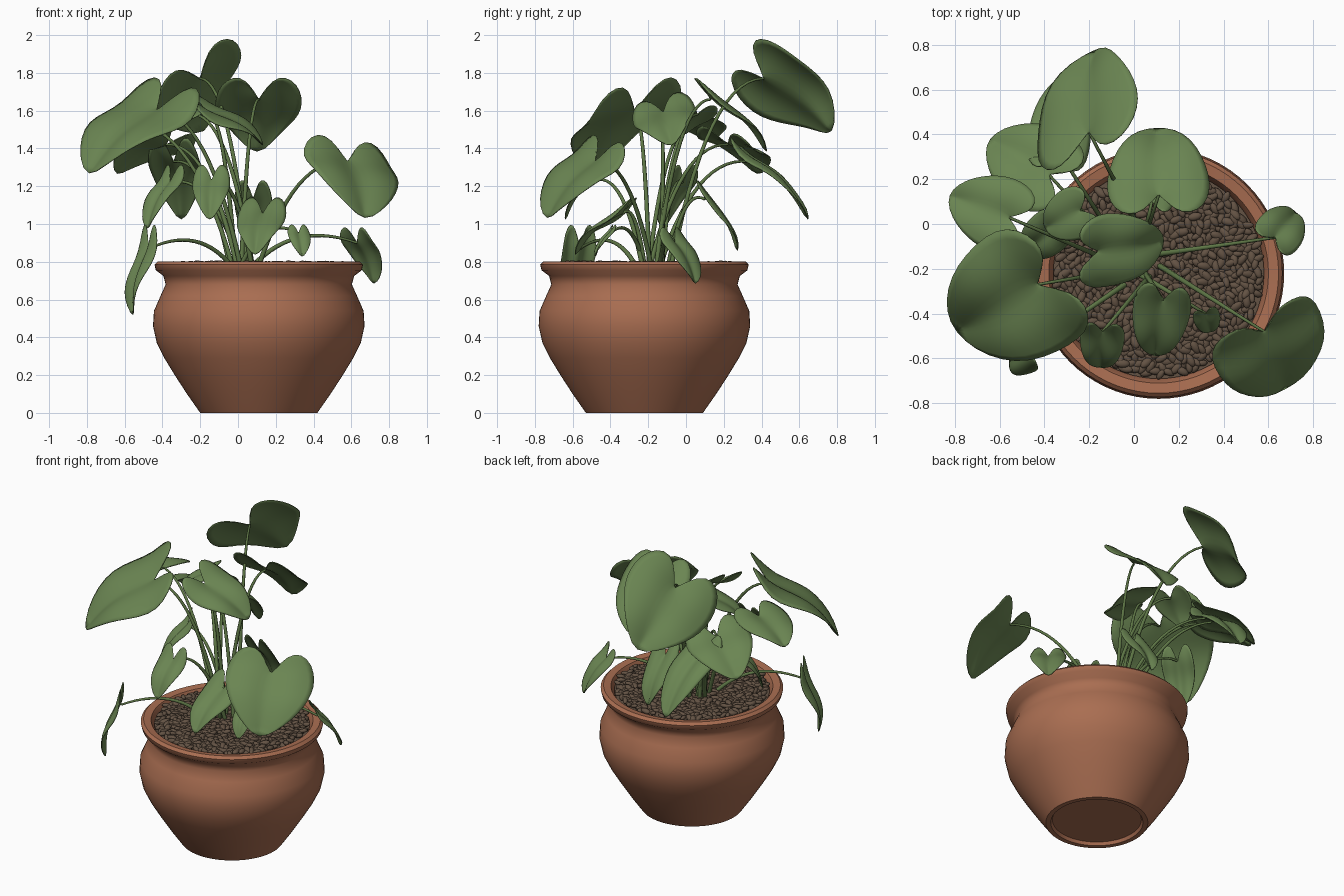
import bpy, bmesh, math, random
from mathutils import Vector, Matrix, Euler, Quaternion

if "Cube" in bpy.data.objects:
    bpy.data.objects.remove(bpy.data.objects["Cube"])
random.seed(4)

def material(name, col):
    m = bpy.data.materials.new(name)
    m.diffuse_color = (*col, 1)
    m.use_nodes = True
    m.node_tree.nodes["Principled BSDF"].inputs["Base Color"].default_value = m.diffuse_color
    return m

TERRACOTTA = material("terracotta", (0.40, 0.155, 0.083))
GREEN = material("leaf green", (0.145, 0.235, 0.085))
STEM = material("stem green", (0.11, 0.18, 0.06))
PEBBLE = material("pebble brown", (0.125, 0.085, 0.057))
PX, PY = 0.11, -0.22          # pot axis

def add_object(name, me, mat):
    me.materials.append(mat)
    for p in me.polygons:
        p.use_smooth = True
    ob = bpy.data.objects.new(name, me)
    bpy.context.collection.objects.link(ob)
    return ob

def finish(name, bm, mat):
    me = bpy.data.meshes.new(name)
    bm.to_mesh(me)
    bm.free()
    return add_object(name, me, mat)

def lathe(name, profile, mat, n=72):
    bm = bmesh.new()
    vs = [bm.verts.new((PX + r, PY, z)) for r, z in profile]
    es = [bm.edges.new(p) for p in zip(vs, vs[1:])]
    bmesh.ops.spin(bm, geom=vs + es, cent=(PX, PY, 0), axis=(0, 0, 1),
                   angle=math.tau, steps=n, use_merge=False)
    bmesh.ops.remove_doubles(bm, verts=bm.verts, dist=0.0005)
    bmesh.ops.recalc_face_normals(bm, faces=bm.faces)
    ob = finish(name, bm, mat)
    bpy.context.view_layer.objects.active = ob
    ob.select_set(True)
    bpy.ops.object.shade_smooth_by_angle(angle=math.radians(50))
    ob.select_set(False)

# Pot: outer wall, rolled rim, inner wall down to the soil
lathe("pot", [(0, 0.02), (0.27, 0.02), (0.28, 0), (0.31, 0), (0.38, 0.10), (0.445, 0.20),
              (0.50, 0.29), (0.54, 0.37), (0.56, 0.46), (0.555, 0.54), (0.52, 0.62),
              (0.493, 0.68), (0.505, 0.725), (0.545, 0.755), (0.552, 0.785), (0.535, 0.802),
              (0.49, 0.795), (0.468, 0.75), (0.468, 0.70)], TERRACOTTA)
lathe("soil", [(0, 0.765), (0.47, 0.765)], PEBBLE)

# Pebbles: copies of one small ball, stretched and scattered over the soil
bm = bmesh.new()
bmesh.ops.create_icosphere(bm, subdivisions=2, radius=1)
bm.verts.index_update()
ball_v = [v.co.copy() for v in bm.verts]
ball_f = [[v.index for v in f.verts] for f in bm.faces]
bm.free()
verts, faces = [], []
COUNT = 800
for i in range(COUNT):
    r, a = 0.455 * math.sqrt((i + 0.5) / COUNT), i * 2.39996
    rot = Euler((random.uniform(-.4, .4), random.uniform(-.4, .4), random.uniform(0, 6.28)))
    k = random.uniform(0.85, 1.25)
    m = (Matrix.Translation((PX + r * math.cos(a), PY + r * math.sin(a), random.uniform(.772, .79)))
         @ rot.to_matrix().to_4x4() @ Matrix.Diagonal((0.029 * k, 0.016 * k, 0.013 * k, 1)))
    n = len(verts)
    verts += [m @ v for v in ball_v]
    faces += [[n + j for j in f] for f in ball_f]
me = bpy.data.meshes.new("pebbles")
me.from_pydata(verts, [], faces)
add_object("pebbles", me, PEBBLE)

# Heart outline of half a leaf: (across, along)
OUTLINE = [(0.06, -0.05), (0.3, -0.29), (0.6, -0.35), (0.88, -0.22), (1.0, 0.0), (0.99, 0.22),
           (0.88, 0.44), (0.66, 0.66), (0.36, 0.86), (0, 1.0)]
COLS = 4

def leaf(name, base, tip, width, roll=0):
    """Heart leaf from its stalk point and tip; width is half, roll turns it on its midrib."""
    B, T = Vector(base), Vector(tip)
    axis = T - B
    side = axis.cross(Vector((0, 0, 1))).normalized() * width
    side.rotate(Quaternion(axis.normalized(), math.radians(roll)))
    up = side.cross(axis).normalized()
    bm = bmesh.new()
    for s in (side, -side):
        grid = []
        for i, (u, v) in enumerate(OUTLINE):
            rib = (i / (len(OUTLINE) - 1)) ** 1.8
            row = []
            for c in range(COLS + 1):
                t = c / COLS
                uu, vv = u * t, rib + (v - rib) * t
                bulge = 0.09 * math.sin(math.pi * max(0, vv)) + 0.07 * math.sin(math.pi * uu)
                wave = 0.03 * uu * math.sin(vv * 8 + B.x * 20)
                row.append(bm.verts.new(B + axis * vv + s * uu
                                        + up * axis.length * (bulge + wave)))
            grid.append(row)
        for a, b in zip(grid, grid[1:]):
            for c in range(COLS):
                bm.faces.new((a[c], a[c + 1], b[c + 1], b[c]))
    bmesh.ops.remove_doubles(bm, verts=bm.verts, dist=0.0004)
    bmesh.ops.recalc_face_normals(bm, faces=bm.faces)
    ob = finish(name, bm, GREEN)
    sub = ob.modifiers.new("smooth", 'SUBSURF')
    sub.levels = sub.render_levels = 1
    sol = ob.modifiers.new("thickness", 'SOLIDIFY')
    sol.thickness = 0.005
    sol.offset = 0

def stem(name, end):
    """Arching tapered stalk from the crown of the plant to a leaf."""
    E = Vector(end)
    S = Vector((0.04 + random.uniform(-.07, .07) + E.x * 0.1,
                -0.16 + random.uniform(-.06, .06) + E.y * 0.1, 0.77))
    C = S.lerp(E, 0.4)
    C.z = E.z + max(0, 1.5 - E.z) * 0.2      # low stalks arch over more
    cu = bpy.data.curves.new(name, 'CURVE')
    cu.dimensions = '3D'
    cu.bevel_depth = 0.012
    cu.bevel_resolution = 2
    cu.use_fill_caps = True
    sp = cu.splines.new('POLY')
    n = 14
    sp.points.add(n)
    for i in range(n + 1):
        t = i / n
        p = S * (1 - t) ** 2 + C * 2 * t * (1 - t) + E * t * t
        sp.points[i].co = (*p, 1)
        sp.points[i].radius = 1.1 - 0.55 * t
    cu.materials.append(STEM)
    bpy.context.collection.objects.link(bpy.data.objects.new(name, cu))

# Leaves: name, stalk point, tip, half width, roll in degrees
LEAVES = [
    ("top_back", (-.20, .41, 1.77), (-.17, .78, 1.47), .29, -42),
    ("back", (.11, .13, 1.66), (.10, .43, 1.36), .23),
    ("back_left", (-.38, .22, 1.42), (-.65, .38, 1.25), .2, 12),
    ("back_low", (-.34, .33, 1.33), (-.30, .65, 1.0), .14),
    ("left_upper", (-.56, .03, 1.53), (-.83, .13, 1.42), .17),
    ("left_large", (-.43, -.27, 1.60), (-.80, -.48, 1.24), .31, -12),
    ("right_large", (.58, -.48, 1.33), (.67, -.74, 1.01), .27, -12),
    ("middle", (-.16, -.12, 1.59), (.14, -.07, 1.40), .17, 18),
    ("middle_left", (-.24, .06, 1.58), (-.40, -.02, 1.46), .12),
    ("front", (.13, -.34, 1.05), (.09, -.59, .82), .13),
    ("front_left", (-.14, -.48, 1.23), (-.15, -.64, 1.01), .10),
    ("left_droop", (-.47, -.56, .87), (-.55, -.60, .50), .10),
    ("left_inner", (-.36, -.02, 1.22), (-.48, -.12, .96), .10),
    ("front_small", (.32, -.40, .95), (.34, -.48, .82), .06),
    ("right_small", (.63, -.06, .90), (.72, .05, .67), .11),
    ("back_right_low", (.08, .10, 1.13), (.09, .27, .84), .10),
]
for name, base, tip, *shape in LEAVES:
    leaf(name + "_leaf", base, tip, *shape)
    stem(name + "_stem", base)
